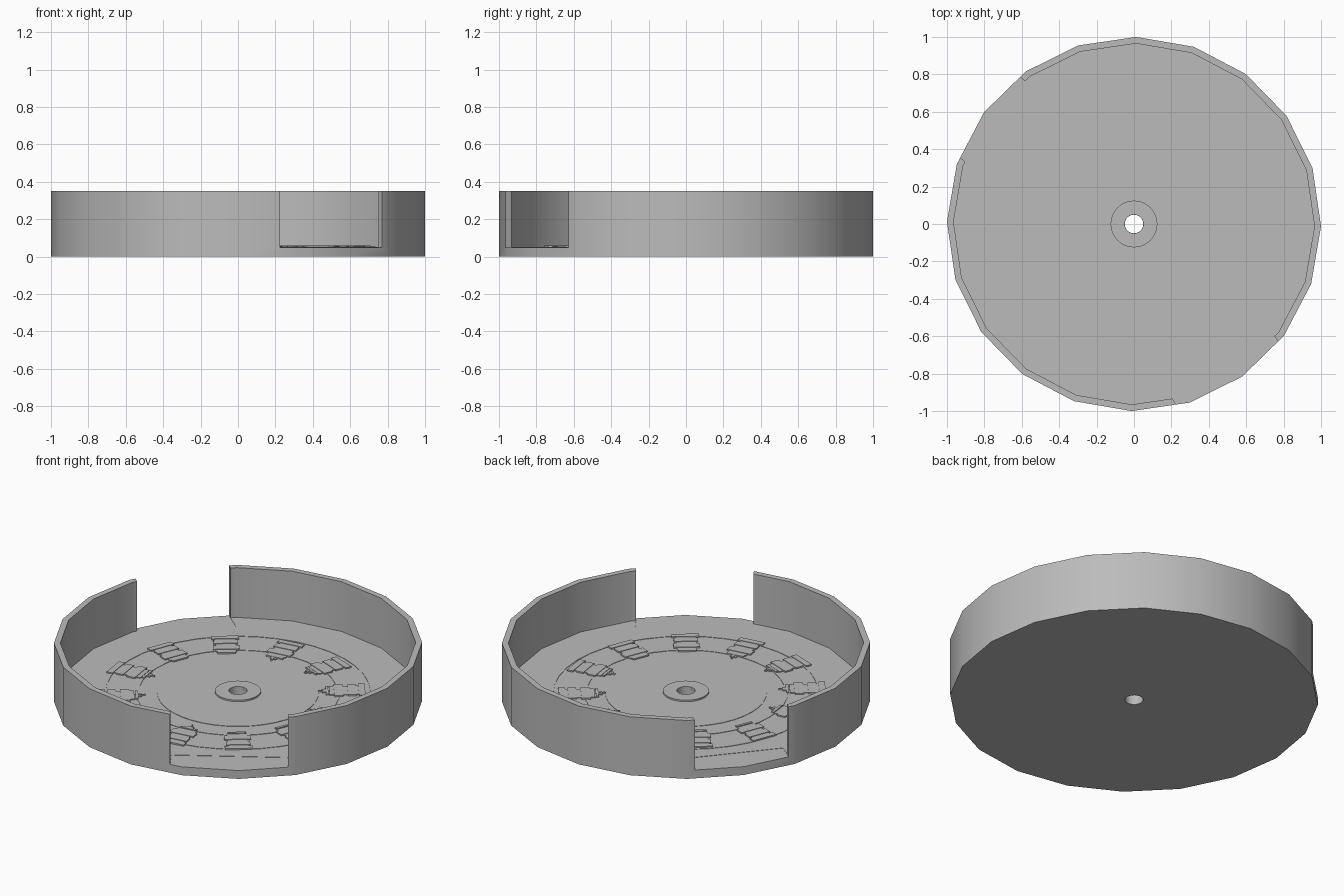
import bpy, bmesh, math
from mathutils import Matrix, Vector

cube = bpy.data.objects.get("Cube")
if cube:
    bpy.data.objects.remove(cube, do_unlink=True)

grey = bpy.data.materials.new("plain_grey")
grey.use_nodes = True
grey.diffuse_color = (0.5, 0.5, 0.5, 1)
grey.node_tree.nodes["Principled BSDF"].inputs["Base Color"].default_value = (0.5, 0.5, 0.5, 1)

FLOOR = 0.052
WALL_TOP = 0.35


def finish(name, bm):
    bmesh.ops.recalc_face_normals(bm, faces=bm.faces)
    mesh = bpy.data.meshes.new(name)
    bm.to_mesh(mesh)
    bm.free()
    mesh.materials.append(grey)
    obj = bpy.data.objects.new(name, mesh)
    bpy.context.collection.objects.link(obj)
    return obj


def lathe(name, profile, sides, turn=0.0):
    """Closed profile of (radius, height) swept around z; radius 0 makes a cap."""
    bm = bmesh.new()
    rings = []
    for r, z in profile:
        rings.append([bm.verts.new((r * math.cos(a), r * math.sin(a), z))
                      for a in (turn + math.tau * i / sides for i in range(sides))])
    for ring, nxt in zip(rings, rings[1:] + rings[:1]):
        for i in range(sides):
            j = (i + 1) % sides
            bm.faces.new((ring[i], ring[j], nxt[j], nxt[i]))
    return finish(name, bm)


def disc(name, radius, z0, z1, sides):
    bm = bmesh.new()
    bmesh.ops.create_cone(bm, cap_ends=True, segments=sides, radius1=radius, radius2=radius,
                          depth=z1 - z0, matrix=Matrix.Translation((0, 0, (z0 + z1) / 2)))
    return finish(name, bm)


def add_box(bm, matrix, lo, hi):
    lo, hi = Vector(lo), Vector(hi)
    bmesh.ops.create_cube(bm, size=1, matrix=matrix @ Matrix.Translation((lo + hi) / 2)
                          @ Matrix.Diagonal((*(hi - lo), 1)))


def cut(target, cutter):
    cutter.hide_render = True
    mod = target.modifiers.new("cut", 'BOOLEAN')
    mod.operation = 'DIFFERENCE'
    mod.solver = 'EXACT'
    mod.object = cutter
    bpy.context.view_layer.objects.active = target
    bpy.ops.object.modifier_apply(modifier=mod.name)
    bpy.data.objects.remove(cutter, do_unlink=True)


def smooth(obj):
    bpy.ops.object.select_all(action='DESELECT')
    obj.select_set(True)
    bpy.context.view_layer.objects.active = obj
    bpy.ops.object.shade_smooth_by_angle(angle=math.radians(30))


# Shallow tray: one lathed section from the centre hole out to the rim
tray = lathe("tray", [(0.05, 0), (1, 0), (1, WALL_TOP), (0.965, WALL_TOP),
                      (0.965, FLOOR), (0.05, FLOOR)], 20, math.radians(-0.7))

# Two straight-sided openings in the wall: direction, sideways start and end
for angle, start, end in ((139.2, -0.338, 0.197), (302, -0.32, 0.32)):
    bm = bmesh.new()
    add_box(bm, Matrix.Rotation(math.radians(angle), 4, 'Z'),
            (0.82, -end, 0.05), (1.2, -start, 0.5))
    cut(tray, finish("opening_cutter", bm))
smooth(tray)

# Centre boss with its bore
smooth(lathe("centre_boss", [(0.05, 0.03), (0.125, 0.03), (0.125, 0.064), (0.05, 0.064)], 40))

# Very low steps on the floor
smooth(lathe("inner_plate", [(0.1, 0.045), (0.44, 0.045), (0.44, 0.0545), (0.1, 0.0545)], 40))
for name, r in (("inner_track", 0.54), ("outer_track", 0.72)):
    smooth(lathe(name, [(r, 0.045), (r + 0.015, 0.045),
                        (r + 0.015, 0.0545), (r, 0.0545)], 40))

# Ring of twelve small stepped markers: radial start, radial end, half width, top
BARS = [(-0.085, 0.1, 0.055, 0.057), (0.075, 0.11, 0.075, 0.06),
        (0.015, 0.06, 0.066, 0.06), (-0.06, -0.01, 0.072, 0.06),
        (-0.105, -0.09, 0.05, 0.06)]
NEEDLE = [(-0.125, -0.105, 0.018, 0.058), (-0.145, -0.105, 0.004, 0.06)]
for k in range(12):
    bm = bmesh.new()
    place = (Matrix.Translation((-0.02, -0.03, 0))
             @ Matrix.Rotation(math.radians(98 - 30 * k), 4, 'Z')
             @ Matrix.Translation((0.615, 0, 0)))
    # four markers in each half ring carry a needle
    for r0, r1, half, top in BARS + (NEEDLE if k % 6 < 4 else []):
        add_box(bm, place, (r0, -half, 0.045), (r1, half, top))
    finish(f"marker_{k + 1}", bm)
